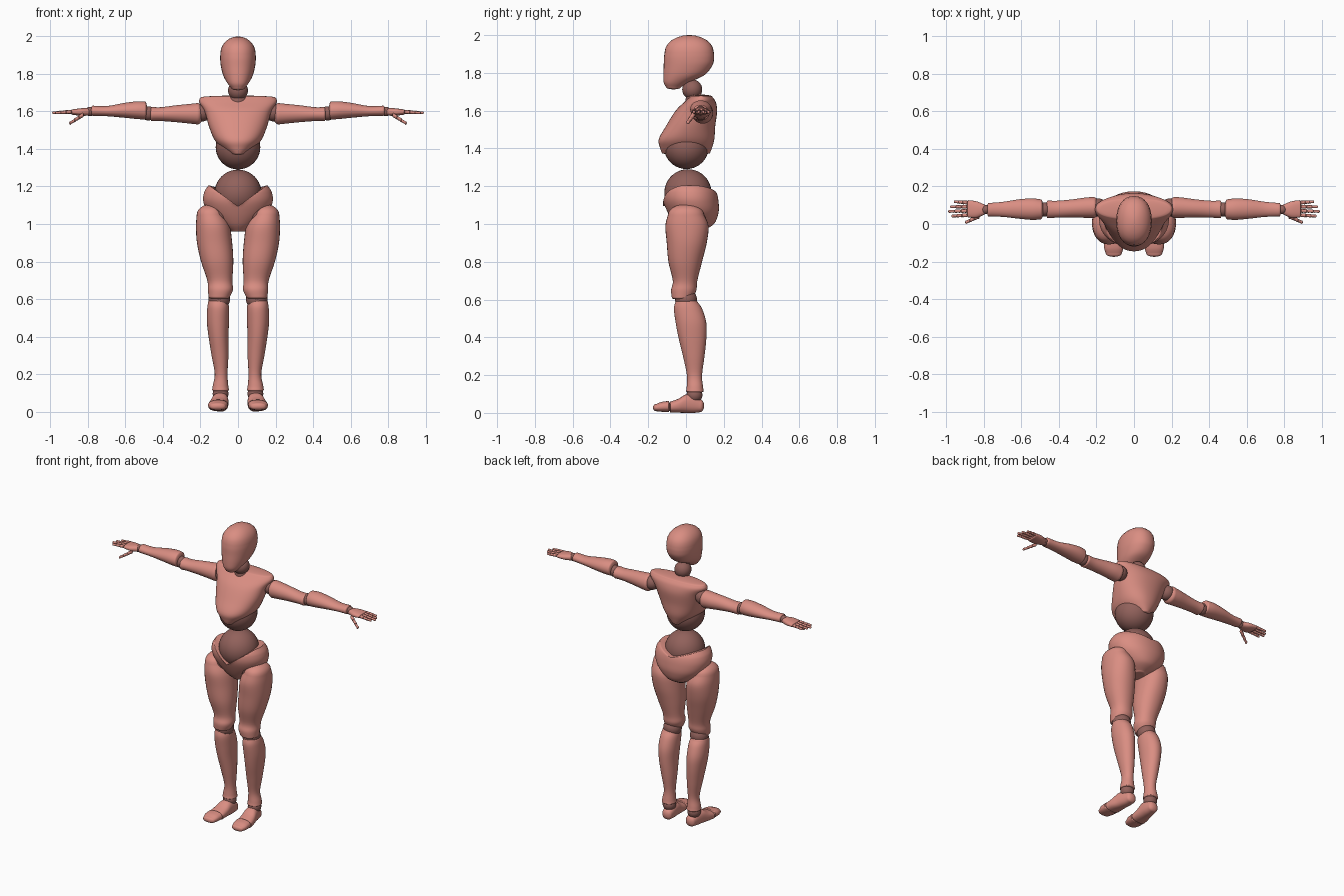
import bpy, bmesh, math
from mathutils import Vector

if "Cube" in bpy.data.objects:
    bpy.data.objects.remove(bpy.data.objects["Cube"])


def material(name, rgb):
    m = bpy.data.materials.new(name)
    m.diffuse_color = (*rgb, 1)
    m.use_nodes = True
    m.node_tree.nodes["Principled BSDF"].inputs["Base Color"].default_value = m.diffuse_color
    return m


SKIN = material("rose_shell", (0.70, 0.27, 0.225))
JOINT = material("dark_rose_joint", (0.285, 0.12, 0.105))


def finish(name, bm, mat, mirror):
    bmesh.ops.recalc_face_normals(bm, faces=bm.faces)
    mesh = bpy.data.meshes.new(name)
    bm.to_mesh(mesh)
    bm.free()
    mesh.materials.append(mat)
    ob = bpy.data.objects.new(name, mesh)
    bpy.context.collection.objects.link(ob)
    bpy.ops.object.select_all(action='DESELECT')
    ob.select_set(True)
    bpy.context.view_layer.objects.active = ob
    bpy.ops.object.shade_smooth_by_angle(angle=math.radians(45))
    if mirror:
        ob.modifiers.new("mirror", 'MIRROR').use_mirror_merge = False
    return ob


def spline(keys, steps):
    """Catmull-Rom through the section keys."""
    out = []
    for i in range(len(keys) - 1):
        quad = [keys[max(i - 1, 0)], keys[i], keys[i + 1], keys[min(i + 2, len(keys) - 1)]]
        for s in range(steps):
            t = s / steps
            out.append([0.5 * (2 * b + (c - a) * t + (2 * a - 5 * b + 4 * c - d) * t * t
                               + (3 * b - a - 3 * c + d) * t ** 3) for a, b, c, d in zip(*quad)])
    return out + [list(keys[-1])]


def loft(name, axis, keys, caps, mat=SKIN, mirror=True, power=2.0, seg=32, steps=5, warp=None):
    """Keys are (position on axis, two centre values, two radii); ends close in domes."""
    rings = spline(keys, steps)
    sign = 1 if keys[-1][0] > keys[0][0] else -1

    def dome(ring, height):
        return [[ring[0] + height * math.sin(a), ring[1], ring[2],
                 ring[3] * math.cos(a), ring[4] * math.cos(a)]
                for a in (math.radians(d) for d in (15, 30, 45, 60, 75, 86))]
    rings = dome(rings[0], -sign * caps[0])[::-1] + rings + dome(rings[-1], sign * caps[1])
    bm = bmesh.new()
    loops = []
    for t, a, b, ra, rb in rings:
        loop = []
        for k in range(seg):
            c, s = math.cos(2 * math.pi * k / seg), math.sin(2 * math.pi * k / seg)
            u = a + ra * math.copysign(abs(c) ** (2 / power), c)
            v = b + rb * math.copysign(abs(s) ** (2 / power), s)
            p = Vector({'x': (t, u, v), 'y': (u, t, v), 'z': (u, v, t)}[axis])
            loop.append(bm.verts.new(warp(p) if warp else p))
        loops.append(loop)
    for l0, l1 in zip(loops, loops[1:]):
        for k in range(seg):
            n = (k + 1) % seg
            bm.faces.new((l0[k], l0[n], l1[n], l1[k]))
    bm.faces.new(loops[0])
    bm.faces.new(loops[-1])
    return finish(name, bm, mat, mirror)


def ball(name, centre, r, mirror=True):
    bm = bmesh.new()
    bmesh.ops.create_uvsphere(bm, u_segments=32, v_segments=20, radius=r)
    bmesh.ops.translate(bm, verts=bm.verts, vec=centre)
    return finish(name, bm, JOINT, mirror)


# Head and neck
loft("head", 'z', [(1.725, 0, -.066, .036, .04), (1.75, 0, -.05, .056, .068),
                   (1.79, 0, -.01, .078, .11), (1.84, 0, .011, .091, .129),
                   (1.88, 0, .016, .095, .133), (1.91, 0, .017, .094, .130)],
     (.012, .09), mirror=False, power=2.2)
ball("neck_ball", (0, .033, 1.712), .053, False)
loft("neck_base", 'z', [(1.63, 0, .055, .06, .06), (1.675, 0, .048, .048, .048)],
     (.01, .01), JOINT, False)

# Chest shell over the abdomen ball
loft("chest", 'z', [(1.375, 0, 0, .05, .127), (1.405, 0, 0, .088, .138),
                    (1.45, 0, .003, .126, .147), (1.52, 0, .025, .155, .13),
                    (1.60, 0, .055, .178, .11), (1.65, 0, .076, .207, .08),
                    (1.675, 0, .08, .200, .058)], (.008, .01), mirror=False, power=2.2, seg=48)
ball("abdomen_ball", (0, .002, 1.41), .119, False)
ball("waist_ball", (0, .01, 1.165), .125, False)


# Pelvis: dipped waistline and slanted leg openings
def pelvis_trim(p):
    t = min(max((p.y + .08) / .18, 0), 1)
    t = t * t * (3 - 2 * t)
    x = abs(p.x)
    top = (1.095 + .72 * x) * (1 - t) + (1.16 + .3 * x) * t
    low = .96 + (.95 - .5 * t) * max(x - .035, 0)
    p.z = max(min(p.z, top), low)
    return p


loft("pelvis", 'z', [(.965, 0, .03, .045, .06), (1.0, 0, .043, .10, .105),
                     (1.06, 0, .038, .16, .134), (1.12, 0, .026, .185, .146),
                     (1.17, 0, .02, .18, .141), (1.205, 0, .016, .158, .12)],
     (.01, .012), mirror=False, power=2.1, seg=64, steps=9, warp=pelvis_trim)
ball("hip_ball", (.105, .0, 1.06), .075)

# Legs
loft("thigh", 'z', [(.61, .1, -.02, .056, .055), (.65, .094, -.012, .067, .067),
                    (.70, .097, -.005, .067, .065), (.80, .111, -.004, .086, .089),
                    (.90, .125, .004, .094, .106), (.99, .134, .005, .09, .114),
                    (1.05, .147, .0, .073, .095)], (.012, .055), power=2.15)
ball("knee_ball", (.1, 0, .60), .058)
loft("shin", 'z', [(.115, .093, .047, .045, .047), (.14, .093, .047, .041, .043),
                   (.20, .09, .045, .034, .04), (.30, .096, .041, .045, .057),
                   (.40, .104, .034, .053, .074), (.48, .107, .026, .059, .081),
                   (.55, .106, .011, .058, .075), (.585, .106, .003, .053, .06)],
     (.01, .018), power=2.1)
ball("ankle_ball", (.093, .045, .095), .042)
loft("foot", 'y', [(.075, .088, .038, .034, .034), (.04, .091, .047, .04, .047),
                   (.0, .096, .049, .045, .049), (-.04, .102, .038, .05, .037),
                   (-.082, .106, .031, .053, .029)], (.021, .006), power=2.4)
loft("toes", 'y', [(-.092, .106, .034, .053, .029), (-.13, .108, .032, .051, .026),
                   (-.158, .108, .028, .042, .019)], (.006, .017), power=2.4)

# Arms
loft("upper_arm", 'x', [(.215, .088, 1.588, .056, .057), (.26, .087, 1.588, .054, .052),
                        (.33, .083, 1.588, .048, .045), (.41, .079, 1.586, .045, .037),
                        (.46, .078, 1.586, .047, .038)], (.03, .01))
ball("shoulder_ball", (.19, .088, 1.595), .048)
ball("elbow_ball", (.478, .078, 1.59), .038)
loft("forearm", 'x', [(.496, .078, 1.605, .053, .048), (.54, .079, 1.607, .057, .047),
                      (.61, .08, 1.606, .052, .039), (.70, .078, 1.602, .04, .027),
                      (.775, .076, 1.604, .036, .027)], (.012, .01))
ball("wrist_ball", (.79, .077, 1.6), .025)

# Hands
loft("palm", 'x', [(.80, .077, 1.598, .028, .02), (.84, .077, 1.597, .044, .02),
                   (.885, .081, 1.597, .046, .014)], (.012, .006), power=2.3)


def finger(name, start, end, r):
    """Three bead-like segments in a line along x."""
    a, b = Vector(start), Vector(end)
    for i in range(3):
        p, m, q = (a.lerp(b, (i + f) / 3) for f in (.15, .5, .85))
        w = r * (1 - .12 * i)
        loft(f"{name}_segment_{i + 1}", 'x', [(*p, w, w), (*m, w * .88, w * .88), (*q, w, w)],
             (.006, .006), seg=12, steps=3)


for fname, y0, y1, tip in (("index", .047, .042, .972), ("middle", .07, .067, .99),
                           ("ring", .092, .092, .98), ("little", .114, .119, .958)):
    finger(fname + "_finger", (.89, y0, 1.598), (tip, y1, 1.593), .0105)
finger("thumb", (.825, .042, 1.583), (.898, .008, 1.536), .0125)
